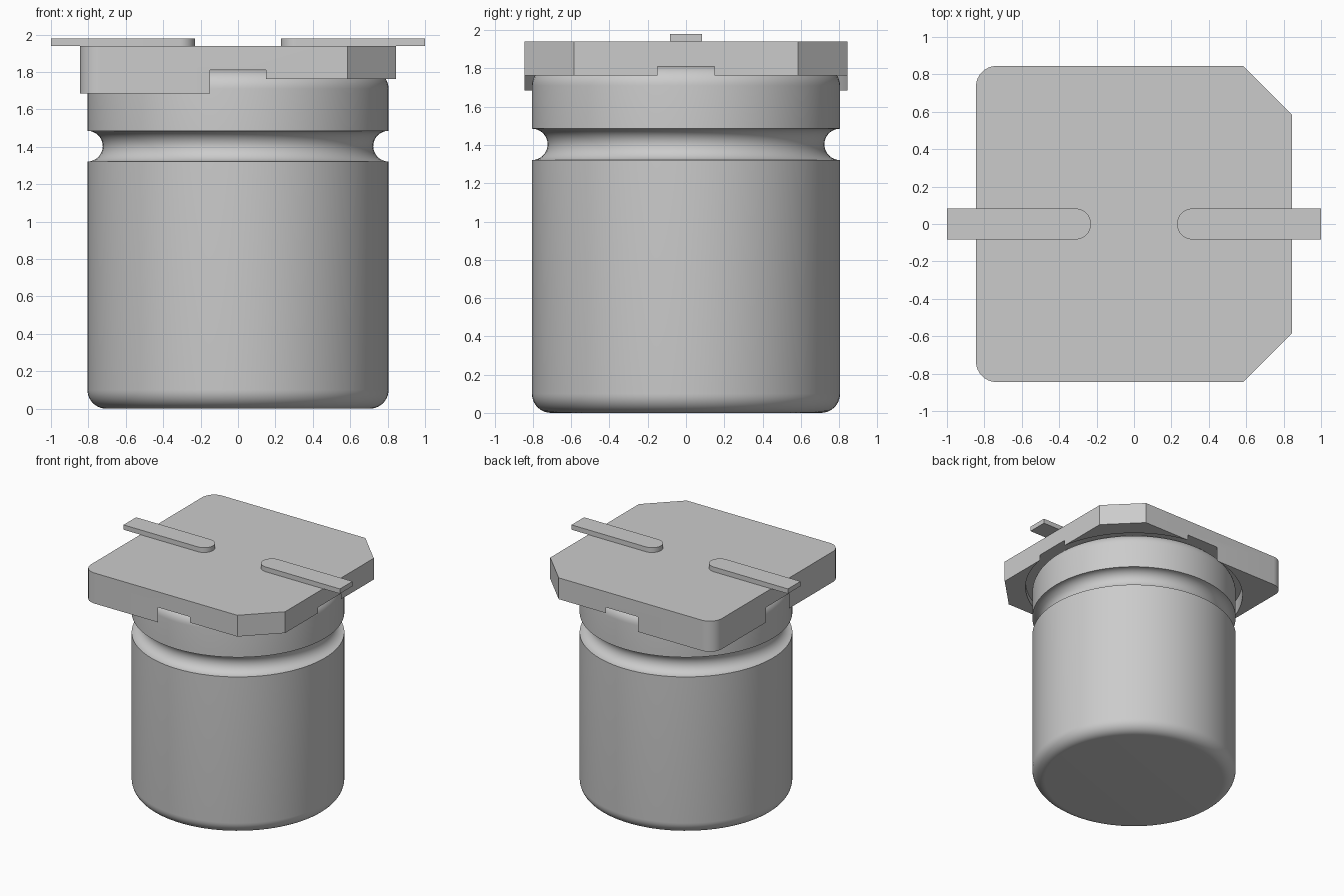
import bpy
import bmesh
from math import cos, sin, pi, radians, hypot

old = bpy.data.objects.get("Cube")
if old:
    bpy.data.objects.remove(old, do_unlink=True)

grey = bpy.data.materials.new("light grey")
grey.use_nodes = True
colour = (0.6, 0.6, 0.6, 1)
grey.diffuse_color = colour
grey.node_tree.nodes["Principled BSDF"].inputs["Base Color"].default_value = colour


def arc(cx, cy, r, start, end, steps):
    """Points along an arc, angles in degrees."""
    angles = [radians(start + (end - start) * i / steps) for i in range(steps + 1)]
    return [(cx + r * cos(a), cy + r * sin(a)) for a in angles]


def make_object(name, bm):
    bmesh.ops.recalc_face_normals(bm, faces=bm.faces)
    mesh = bpy.data.meshes.new(name)
    bm.to_mesh(mesh)
    bm.free()
    mesh.materials.append(grey)
    obj = bpy.data.objects.new(name, mesh)
    bpy.context.collection.objects.link(obj)
    return obj


def prism(name, outline, bottom, top):
    """Extrude a flat outline upward."""
    bm = bmesh.new()
    face = bm.faces.new([bm.verts.new((x, y, bottom)) for x, y in outline])
    result = bmesh.ops.extrude_face_region(bm, geom=[face])
    verts = [v for v in result["geom"] if isinstance(v, bmesh.types.BMVert)]
    bmesh.ops.translate(bm, verts=verts, vec=(0, 0, top - bottom))
    return make_object(name, bm)


def lathe(name, profile, steps):
    """Spin a radius and height profile about the z axis."""
    bm = bmesh.new()
    verts = [bm.verts.new((r, 0, z)) for r, z in profile]
    edges = [bm.edges.new(pair) for pair in zip(verts, verts[1:])]
    bmesh.ops.spin(bm, geom=verts + edges, axis=(0, 0, 1), cent=(0, 0, 0),
                   angle=2 * pi, steps=steps)
    bmesh.ops.remove_doubles(bm, verts=bm.verts, dist=0.0001)
    return make_object(name, bm)


def shade(obj):
    bpy.ops.object.select_all(action="DESELECT")
    obj.select_set(True)
    bpy.context.view_layer.objects.active = obj
    bpy.ops.object.shade_smooth_by_angle(angle=radians(30))


def cut(obj, cutter):
    """Subtract the cutter and remove it."""
    mod = obj.modifiers.new("cut", "BOOLEAN")
    mod.operation = "DIFFERENCE"
    mod.solver = "EXACT"
    mod.object = cutter
    bpy.context.view_layer.objects.active = obj
    bpy.ops.object.modifier_apply(modifier=mod.name)
    bpy.data.objects.remove(cutter, do_unlink=True)


# Can: rounded rims and a half-round groove
radius, rim, can_top = 0.805, 0.1, 1.81
groove_z, groove_r = 1.403, 0.082
can_profile = [(0, 0)]
can_profile += arc(radius - rim, rim, rim, -90, 0, 10)
can_profile += arc(radius, groove_z, groove_r, 270, 90, 16)
can_profile += arc(radius - rim, can_top - rim, rim, 0, 90, 10)
can_profile += [(0, can_top)]
shade(lathe("can", can_profile, 96))

# Base: two chamfered and two rounded corners
half, chamfer, round_r = 0.845, 0.26, 0.11
inner = half - round_r
outline = [(half - chamfer, -half), (half, chamfer - half),
           (half, half - chamfer), (half - chamfer, half)]
outline += arc(-inner, inner, round_r, 90, 180, 8)
outline += arc(-inner, -inner, round_r, 180, 270, 8)
base = prism("base", outline, 1.685, 1.94)

# Shallower skirt on the chamfered half
cut(base, prism("skirt_cutter", [(0, -1), (1, -1), (1, 1), (0, 1)], 1.5, 1.762))

# Round socket that breaks through the middle of each side
socket_r = hypot(half, 0.15)
cut(base, prism("socket_cutter", arc(0, 0, socket_r, 0, 357.5, 143), 1.5, can_top))
shade(base)

# Flat terminals with rounded inner ends
width = 0.083
for side, name in ((1, "left_terminal"), (-1, "right_terminal")):
    tip = arc(0.23 + width, 0, width, 90, 270, 16)
    points = [(1, -width), (1, width)] + tip
    shade(prism(name, [(side * x, y) for x, y in points], 1.94, 1.98))
